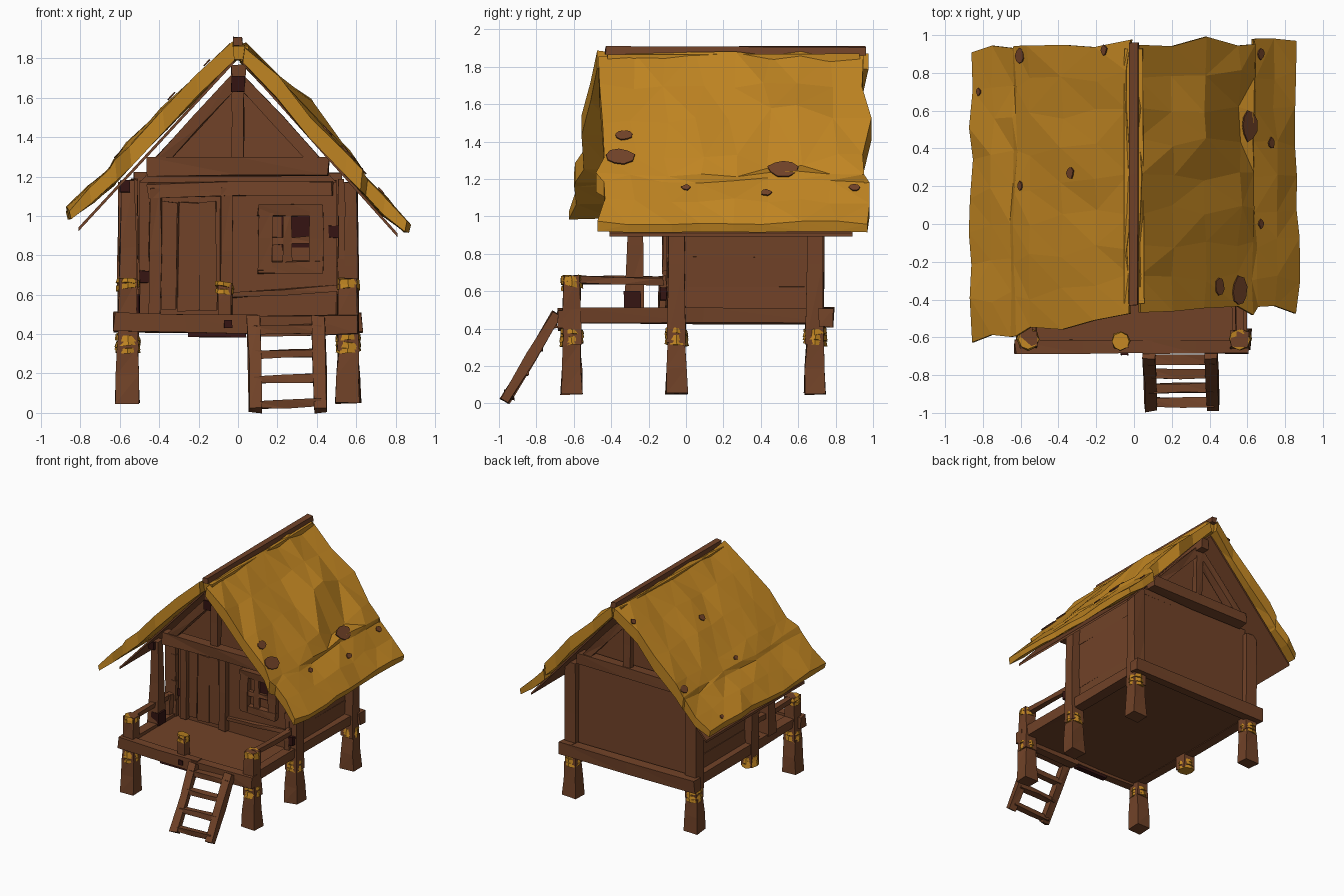
import bpy, bmesh, math, random
from mathutils import Vector
from mathutils.bvhtree import BVHTree

if "Cube" in bpy.data.objects:
    bpy.data.objects.remove(bpy.data.objects["Cube"])

random.seed(7)


def material(name, rgb):
    m = bpy.data.materials.new(name)
    m.diffuse_color = (*rgb, 1)
    m.use_nodes = True
    m.node_tree.nodes["Principled BSDF"].inputs["Base Color"].default_value = m.diffuse_color
    return m


WOOD = material("brown wood", (0.165, 0.055, 0.021))
THATCH = material("golden thatch", (0.53, 0.235, 0.016))
DARK = material("dark red wood", (0.035, 0.007, 0.006))


def finish(name, bm, mat, jitter=0.0):
    for v in bm.verts:
        v.co += Vector([random.uniform(-jitter, jitter) for _ in range(3)])
    bmesh.ops.recalc_face_normals(bm, faces=bm.faces)
    me = bpy.data.meshes.new(name)
    bm.to_mesh(me)
    bm.free()
    me.materials.append(mat)
    ob = bpy.data.objects.new(name, me)
    bpy.context.collection.objects.link(ob)
    return ob


def beam(name, p0, p1, w, h, mat=WOOD, taper=1.0, jitter=0.006):
    """Rough hewn timber from p0 to p1: w sideways, h in the other direction."""
    p0, p1 = Vector(p0), Vector(p1)
    d = (p1 - p0).normalized()
    side = d.cross(Vector((0, 0, 1))) if abs(d.z) < 0.95 else Vector((1, 0, 0))
    side.normalize()
    up = side.cross(d)
    bm = bmesh.new()
    rings = []
    for t in (0, 0.5, 1):
        s = 1 + (taper - 1) * t
        rings.append([bm.verts.new(p0.lerp(p1, t) + side * a * w * s / 2 + up * b * h * s / 2)
                      for a, b in ((-1, -1), (1, -1), (1, 1), (-1, 1))])
    for r0, r1 in zip(rings, rings[1:]):
        for i in range(4):
            bm.faces.new((r0[i], r0[(i + 1) % 4], r1[(i + 1) % 4], r1[i]))
    bm.faces.new(rings[0])
    bm.faces.new(rings[-1])
    bmesh.ops.triangulate(bm, faces=bm.faces)
    return finish(name, bm, mat, jitter)


def box(name, x, y, z, mat=WOOD, jitter=0.004):
    bm = bmesh.new()
    bmesh.ops.create_cube(bm, size=1)
    for v in bm.verts:
        v.co = [(lo + hi) / 2 + c * (hi - lo) for c, (lo, hi) in zip(v.co, (x, y, z))]
    return finish(name, bm, mat, jitter)


def rope(name, x, y, z, r=0.064, turns=3):
    """Stack of slightly tilted faceted coils."""
    bm = bmesh.new()
    for k in range(turns):
        new = bmesh.ops.create_cone(bm, cap_ends=True, segments=8, radius1=r,
                                    radius2=r * 0.92, depth=0.026)["verts"]
        tx, ty = random.uniform(-.2, .2), random.uniform(-.2, .2)
        for v in new:
            v.co = (v.co.x + x, v.co.y + y, v.co.z + z + k * 0.028 + v.co.x * tx + v.co.y * ty)
    return finish(name, bm, THATCH, 0.004)


# Stilts, upper posts and rope bindings
for sx, side in ((-1, "left"), (1, "right")):
    x = 0.56 * sx
    for y, place, top in ((-0.61, "front", 0.68), (-0.05, "middle", 1.17), (0.69, "back", 1.17)):
        if not (sx < 0 and place == "middle"):
            beam(f"{side}_{place}_stilt", (x, y, 0.05), (x, y, 0.33), 0.125, 0.115, taper=0.8)
        beam(f"{side}_{place}_post", (x, y, 0.32), (x, y, top), 0.105, 0.1, taper=0.87)
        rope(f"{side}_{place}_rope", x, y, 0.325)
    rope(f"{side}_railing_rope", x, -0.61, 0.64, r=0.06, turns=2)
    # Floor side beams and railing
    beam(f"{side}_floor_beam", (x * .99, -0.6, 0.47), (x * .99, 0.78, 0.465), 0.08, 0.08)
    beam(f"{side}_railing", (x, -0.6, 0.66), (x, -0.12, 0.655), 0.04, 0.04)
    beam(f"{side}_railing_stub", (x * .98, -0.125, 0.5), (x * .98, -0.125, 0.68), 0.04, 0.04)
    # Horizontal wall planks
    for i, (z0, z1) in enumerate(((0.5, 0.62), (0.62, 0.78), (0.78, 1.0), (1.0, 1.18))):
        wx = 0.525 * sx
        box(f"{side}_wall_plank_{i}", (wx - 0.018, wx + 0.018), (-0.1, 0.67), (z0, z1 + 0.004),
            jitter=0.006)
    # Board lining under the straw, from ridge to eave
    drop = 0 if sx > 0 else 0.03
    beam(f"{side}_roof_lining", (0.42 * sx, -0.41, 1.335 + drop / 2),
         (0.42 * sx, 0.89, 1.335 + drop / 2), 0.01, 0.01, jitter=0)
    lining = bpy.data.objects[f"{side}_roof_lining"]
    for v, co in zip(lining.data.vertices, [(px, y, z + dz) for y in (-0.41, 0.24, 0.89)
                     for px, z, dz in ((0.02, 1.775, 0), (0.81, 0.892 + drop, 0),
                                       (0.81, 0.892 + drop, 0.02), (0.02, 1.775, 0.02))]):
        v.co = (co[0] * sx, co[1], co[2])

beam("left_porch_post", (-0.56, -0.28, 0.5), (-0.56, -0.27, 1.18), 0.1, 0.1, taper=0.65)
box("dark_post_foot", (-0.575, -0.5), (-0.33, -0.24), (0.5, 0.6), DARK)
box("dark_post_head", (-0.6, -0.55), (-0.33, -0.29), (1.12, 1.18), DARK)
box("dark_rail_end", (0.53, 0.6), (-0.14, -0.105), (0.55, 0.62), DARK)
beam("porch_short_post", (-0.07, -0.62, 0.48), (-0.07, -0.62, 0.65), 0.07, 0.07)
rope("porch_short_rope", -0.07, -0.62, 0.62, r=0.05, turns=2)

# Deck and cross beams
box("floor", (-0.57, 0.57), (-0.64, 0.7), (0.43, 0.485), jitter=0.003)
beam("front_floor_beam_left", (-0.63, -0.65, 0.465), (0.1, -0.65, 0.45), 0.07, 0.09)
beam("front_floor_beam_right", (0.05, -0.65, 0.44), (0.61, -0.65, 0.45), 0.07, 0.1)
beam("back_floor_beam", (-0.63, 0.75, 0.46), (0.63, 0.75, 0.46), 0.08, 0.1)
box("dark_beam_patch", (-0.25, 0.04), (-0.67, -0.62), (0.385, 0.41), DARK)
box("dark_beam_knot", (-0.07, -0.03), (-0.693, -0.685), (0.43, 0.47), DARK, 0.003)

# Front wall, back wall and gables
box("front_wall", (-0.5, 0.5), (-0.08, -0.03), (0.48, 1.18))
box("back_wall", (-0.53, 0.53), (0.65, 0.69), (0.48, 1.22))


def gable(name, y):
    bm = bmesh.new()
    pts = ((-0.5, 1.17), (0.5, 1.17), (0, 1.71))
    f = bm.faces.new([bm.verts.new((px, y, pz)) for px, pz in pts])
    ext = bmesh.ops.extrude_face_region(bm, geom=[f])["geom"]
    bmesh.ops.translate(bm, vec=(0, 0.03, 0),
                        verts=[g for g in ext if isinstance(g, bmesh.types.BMVert)])
    finish(name, bm, WOOD)


for name, wall_y, y in (("front", -0.09, -0.3), ("back", 0.66, 0.75)):
    gable(f"{name}_gable_panel", wall_y)
    beam(f"{name}_tie_beam", (-0.46, y, 1.25), (0.46, y, 1.25), 0.09, 0.09)
    beam(f"{name}_king_post", (0, y + 0.01, 1.28), (0, y + 0.01, 1.7), 0.06, 0.05)
    for sx, side in ((-1, "left"), (1, "right")):
        beam(f"{name}_{side}_rafter", (0.42 * sx, y, 1.25), (0, y, 1.7), 0.07, 0.06)

# Door made of upright planks
for i, (x0, x1) in enumerate(((-0.39, -0.31), (-0.30, -0.20), (-0.20, -0.11))):
    box(f"door_plank_{i}", (x0, x1), (-0.1, -0.07), (0.52, 1.07), jitter=0.008)
for x in (-0.42, -0.06):
    beam(f"door_jamb_{x}", (x, -0.1, 0.5), (x, -0.1, 1.14), 0.06, 0.05)
beam("door_lintel", (-0.46, -0.1, 1.13), (0.48, -0.1, 1.14), 0.05, 0.07)
beam("front_wall_batten", (-0.03, -0.09, 0.6), (0.5, -0.09, 0.63), 0.03, 0.03)

# Window with dark opening and lattice
box("window_opening", (0.22, 0.37), (-0.087, -0.079), (0.84, 1.0), DARK, 0)
for z in (0.74, 1.03):
    beam(f"window_rail_{z}", (0.1, -0.1, z), (0.43, -0.1, z), 0.05, 0.06)
for x in (0.14, 0.4):
    beam(f"window_stile_{x}", (x, -0.1, 0.72), (x, -0.1, 1.05), 0.07, 0.05)
beam("window_bar_upright", (0.25, -0.1, 0.74), (0.25, -0.1, 1.02), 0.04, 0.03)
beam("window_bar_cross", (0.14, -0.1, 0.87), (0.4, -0.1, 0.88), 0.03, 0.04)
for i, (x, z) in enumerate(((0.49, 0.92), (-0.47, 0.69))):
    box(f"dark_knot_{i}", (x - .03, x + .03), (-0.087, -0.079), (z - .03, z + .03), DARK, 0.003)

# Ladder
for x in (0.09, 0.42):
    beam(f"ladder_rail_{x}", (x, -0.97, 0.015), (x - 0.01, -0.69, 0.48), 0.065, 0.05)
for i in range(4):
    t = 0.09 + i * 0.27
    y, z = -0.97 + 0.28 * t, 0.465 * t
    beam(f"ladder_rung_{i}", (0.08, y, z), (0.42, y, z + 0.01), 0.05, 0.04)

# Thatched roof slopes: jittered grid with rows from ridge to eave, stepped near the eave
ROWS = ((0.03, 1.87, .085), (0.2, 1.7, .1), (0.38, 1.52, .11), (0.56, 1.33, .11),
        (0.63, 1.24, .1), (0.645, 1.205, .085), (0.75, 1.1, .08), (0.865, 0.985, .05))
COLS = 9


def roof(name, sx, front, lift):
    bm = bmesh.new()
    top, low = [], []
    for r, (x, z, th) in enumerate(ROWS):
        y0 = -0.47 + (front + 0.47) * x / 0.865
        y1 = 0.97 - (0.06 * x if sx < 0 else 0)
        top.append([])
        low.append([])
        for c in range(COLS):
            j = Vector([random.uniform(-1, 1) * s for s in (0.014, 0.03, 0.016)])
            y = y0 + (y1 - y0) * c / (COLS - 1) + j.y
            zz = z + j.z + lift * x
            if sx > 0 and r == 2 and c in (5, 6):      # raised fold of straw
                zz += 0.08
            if sx > 0 and r == 3 and c in (5, 6):      # hollow beneath the fold
                zz -= 0.05
            px = sx * (x + j.x)
            top[-1].append(bm.verts.new((px, y, zz)))
            low[-1].append(bm.verts.new((px - sx * 0.01, y, z + lift * x - th + j.z * 0.3)))
    R = len(ROWS)
    for g in (top, low):
        for r in range(R - 1):
            for c in range(COLS - 1):
                bm.faces.new((g[r][c], g[r][c + 1], g[r + 1][c + 1], g[r + 1][c]))

    def rim(g):
        return (g[0] + [g[r][-1] for r in range(1, R)] + g[-1][-2::-1]
                + [g[r][0] for r in range(R - 2, 0, -1)])
    a, b = rim(top), rim(low)
    for i in range(len(a)):
        k = (i + 1) % len(a)
        bm.faces.new((a[i], a[k], b[k], b[i]))
    bmesh.ops.triangulate(bm, faces=bm.faces)
    tree = BVHTree.FromBMesh(bm)
    finish(name, bm, THATCH)
    return tree


def patch(name, tree, x, y, r):
    """Thin bare patch laid on the straw."""
    hit, n, _, _ = tree.ray_cast(Vector((x, y, 3)), Vector((0, 0, -1)))
    if hit is None:
        return
    n = Vector((math.copysign(0.73, x), 0, 0.68))
    u = n.cross(Vector((0, 1, 0))).normalized()
    bm = bmesh.new()
    bm.faces.new([bm.verts.new(hit + n * 0.008 + (u * math.cos(a) * 0.75 + Vector((0, math.sin(a), 0)))
                               * r * random.uniform(.8, 1.1))
                  for a in (i * math.tau / 9 for i in range(9))])
    ob = finish(name, bm, WOOD)
    ob.modifiers.new("thin", 'SOLIDIFY').thickness = 0.008


left = roof("left_thatch", -1, -0.61, 0.06)
right = roof("right_thatch", 1, -0.46, -0.02)
for i, (x, y, r) in enumerate(((0.60, 0.52, .08), (0.55, -0.36, .08), (0.45, -0.33, .045),
                               (0.72, 0.43, .03), (0.67, 0.0, .025), (0.67, 0.9, .03))):
    patch(f"right_bare_patch_{i}", right, x, y, r)
for i, (x, y, r) in enumerate(((-0.6, 0.89, .045), (-0.33, 0.27, .035), (-0.82, 0.7, .02),
                               (-0.6, 0.2, .025), (-0.15, 0.92, .03))):
    patch(f"left_bare_patch_{i}", left, x, y, r)

# Ridge pole and straw, inner ridge beam
beam("ridge_pole", (0, -0.43, 1.885), (0, 0.96, 1.885), 0.045, 0.045, jitter=0.004)
beam("inner_ridge_beam", (0, -0.4, 1.72), (0, 0.85, 1.72), 0.07, 0.09)
box("dark_ridge_end", (-0.035, 0.035), (-0.409, -0.4), (1.63, 1.71), DARK)
box("ridge_straw", (-0.05, 0.05), (-0.42, 0.93), (1.79, 1.865), THATCH, 0.006)
